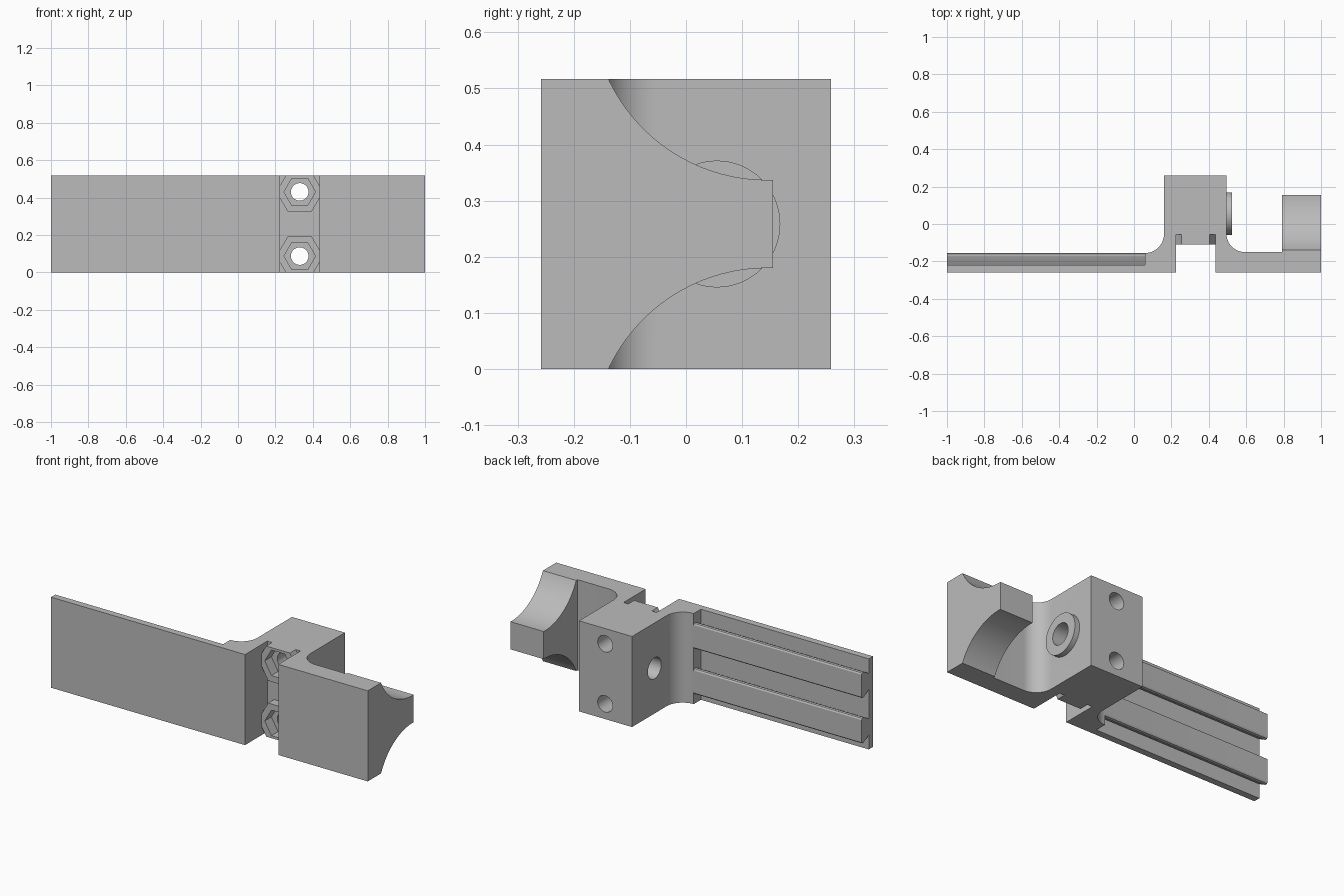
import bpy, bmesh, math

if "Cube" in bpy.data.objects:
    bpy.data.objects.remove(bpy.data.objects["Cube"], do_unlink=True)

HEIGHT = 0.517
MID = HEIGHT / 2

grey = bpy.data.materials.new("plain grey")
grey.use_nodes = True
colour = (0.5, 0.5, 0.5, 1)
grey.diffuse_color = colour
grey.node_tree.nodes["Principled BSDF"].inputs["Base Color"].default_value = colour


def prism(name, points, axis, start, end):
    """Extrude a 2D outline along x, y or z."""
    place = {"x": lambda u, v, w: (w, u, v),
             "y": lambda u, v, w: (u, w, v),
             "z": lambda u, v, w: (u, v, w)}[axis]
    bm = bmesh.new()
    low = [bm.verts.new(place(u, v, start)) for u, v in points]
    high = [bm.verts.new(place(u, v, end)) for u, v in points]
    bm.faces.new(low)
    bm.faces.new(high)
    for i in range(len(points)):
        j = (i + 1) % len(points)
        bm.faces.new((low[i], low[j], high[j], high[i]))
    bmesh.ops.recalc_face_normals(bm, faces=bm.faces)
    mesh = bpy.data.meshes.new(name)
    bm.to_mesh(mesh)
    bm.free()
    mesh.materials.append(grey)
    obj = bpy.data.objects.new(name, mesh)
    bpy.context.collection.objects.link(obj)
    return obj


def arc(cu, cv, r, a0, a1, n):
    steps = [math.radians(a0 + (a1 - a0) * i / n) for i in range(n + 1)]
    return [(cu + r * math.cos(a), cv + r * math.sin(a)) for a in steps]


def circle(cu, cv, r, n=48):
    return arc(cu, cv, r, 0, 360, n)[:-1]


def combine(target, tool, operation):
    """Apply a boolean and discard the tool."""
    mod = target.modifiers.new("combine", "BOOLEAN")
    mod.operation = operation
    mod.solver = "EXACT"
    mod.object = tool
    bpy.ops.object.select_all(action="DESELECT")
    bpy.context.view_layer.objects.active = target
    target.select_set(True)
    bpy.ops.object.modifier_apply(modifier=mod.name)
    bpy.data.objects.remove(tool, do_unlink=True)


# Plan outline: rail plate, filleted centre block, arm and end block
outline = [(-1, -0.258), (0.225, -0.258), (0.225, -0.057), (0.435, -0.057),
           (0.435, -0.258), (1, -0.258), (1, 0.155), (0.79, 0.155), (0.79, -0.15)]
outline += arc(0.592, -0.053, 0.097, 270, 180, 12)
outline += [(0.495, 0.258), (0.16, 0.258)]
outline += arc(0.06, -0.055, 0.1, 0, -90, 12)
outline += [(0.06, -0.22), (-1, -0.22)]
body = prism("clamp_body", outline, "z", 0, HEIGHT)

# Curved cheeks of the end block, above and below
for z in (0.65, HEIGHT - 0.65):
    combine(body, prism("cheek_cutter", circle(0.145, z, 0.313, 96), "x", 0.7, 1.1), "DIFFERENCE")

# Two undercut guide rails with rounded lips
for z in (0.129, HEIGHT - 0.129):
    half = [(-0.23, 0.045), (-0.22, 0.047), (-0.176, 0.071),
            (-0.168, 0.073), (-0.16, 0.071), (-0.155, 0.063)]
    section = [(y, z + w) for y, w in half] + [(y, z - w) for y, w in reversed(half)]
    combine(body, prism("guide_rail", section, "x", -1, 0.08), "UNION")

# Round boss on the left side of the block, with its cross hole
combine(body, prism("side_boss", circle(0.055, MID, 0.113, 64), "x", 0.46, 0.525), "UNION")
combine(body, prism("cross_hole_cutter", circle(0.055, MID, 0.06), "x", 0.1, 0.6), "DIFFERENCE")

# Hexagonal nut seats, trimmed flush at top and bottom, with bolt holes
for z, side in ((0.087, -1), (HEIGHT - 0.087, 1)):
    trim = HEIGHT - 0.087
    top = HEIGHT - trim
    seat = [(-0.0625, -0.108), (0.0625, -0.108), (0.125, 0),
            (0.125 - top / math.sqrt(3), top), (top / math.sqrt(3) - 0.125, top), (-0.125, 0)]
    seat = [(0.33 + u, z + side * v) for u, v in seat]
    combine(body, prism("nut_seat", seat, "y", -0.11, -0.04), "UNION")
    combine(body, prism("nut_pocket_cutter", circle(0.33, z, 0.084, 6), "y", -0.2, -0.05), "DIFFERENCE")
    combine(body, prism("bolt_hole_cutter", circle(0.33, z, 0.047), "y", -0.2, 0.4), "DIFFERENCE")

bpy.ops.object.select_all(action="DESELECT")
body.select_set(True)
bpy.context.view_layer.objects.active = body
bpy.ops.object.shade_smooth_by_angle(angle=math.radians(25))
